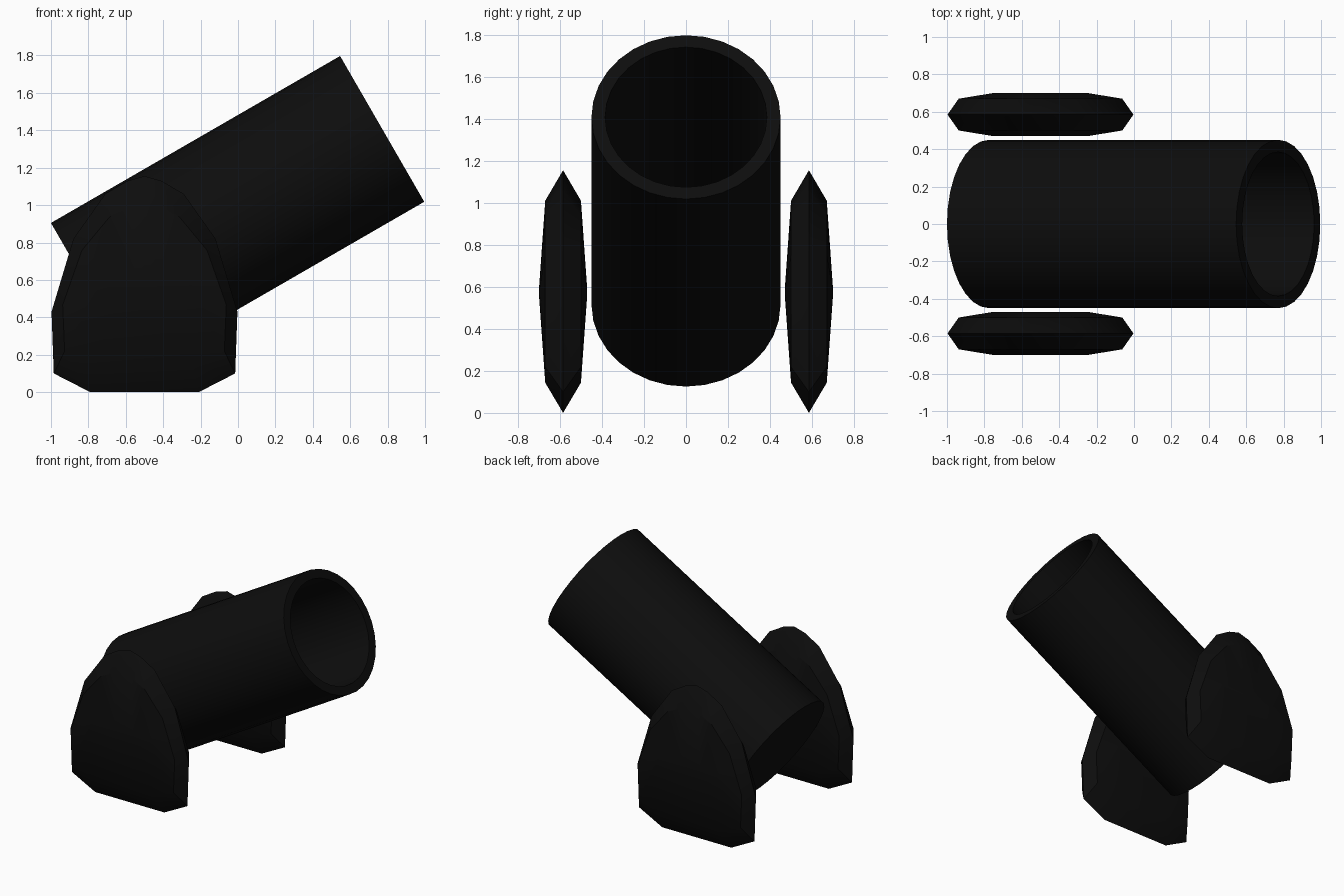
import bpy, bmesh, math
from mathutils import Matrix, Vector

cube = bpy.data.objects.get("Cube")
if cube:
    bpy.data.objects.remove(cube, do_unlink=True)

black = bpy.data.materials.new("matte black")
black.use_nodes = True
black.diffuse_color = (0.004, 0.004, 0.004, 1)
black.node_tree.nodes["Principled BSDF"].inputs["Base Color"].default_value = black.diffuse_color


def loft(name, rings):
    """Skin a list of equal-length point rings and cap both ends."""
    bm = bmesh.new()
    loops = [[bm.verts.new(p) for p in ring] for ring in rings]
    for a, b in zip(loops, loops[1:]):
        for i in range(len(a)):
            j = (i + 1) % len(a)
            bm.faces.new((a[i], a[j], b[j], b[i]))
    bm.faces.new(loops[0][::-1])
    bm.faces.new(loops[-1])
    bmesh.ops.recalc_face_normals(bm, faces=bm.faces)
    mesh = bpy.data.meshes.new(name)
    bm.to_mesh(mesh)
    bm.free()
    mesh.materials.append(black)
    obj = bpy.data.objects.new(name, mesh)
    bpy.context.collection.objects.link(obj)
    bpy.ops.object.select_all(action='DESELECT')
    obj.select_set(True)
    bpy.context.view_layer.objects.active = obj
    bpy.ops.object.shade_smooth_by_angle(angle=math.radians(30))
    return obj


# Barrel: closed base, outer wall, thin rim and deep bore, tilted up by 30 degrees
SIDES = 32
place = Matrix.Translation((-0.775, 0, 0.515)) @ Matrix.Rotation(math.radians(60), 4, 'Y')
profile = [(0.45, 0), (0.45, 1.785), (0.385, 1.785), (0.385, 0.27)]
loft("barrel", [[place @ Vector((r * math.cos(t), r * math.sin(t), h))
                 for t in (math.tau * i / SIDES for i in range(SIDES))]
                for r, h in profile])

# Side supports: arched outline, bevelled in to a shallow horizontal ridge
half = [(0.29, 0), (0.485, 0.1), (0.497, 0.43), (0.38, 0.82), (0.21, 1.06), (0.09, 1.13)]
outline = half + [(0, 1.155)] + [(-x, z) for x, z in reversed(half)]
MID = 0.575
layers = [(-0.115, 0.51, 0.02), (-0.085, 0.88, 0.75), (0, 1, 1),
          (0.085, 0.88, 0.75), (0.115, 0.51, 0.02)]
for name, side in (("left_support", -1), ("right_support", 1)):
    loft("front_support" if side < 0 else "back_support",
         [[(-0.5 + x * sx, side * 0.585 + y, MID + (z - MID) * sz) for x, z in outline]
          for y, sx, sz in layers])
